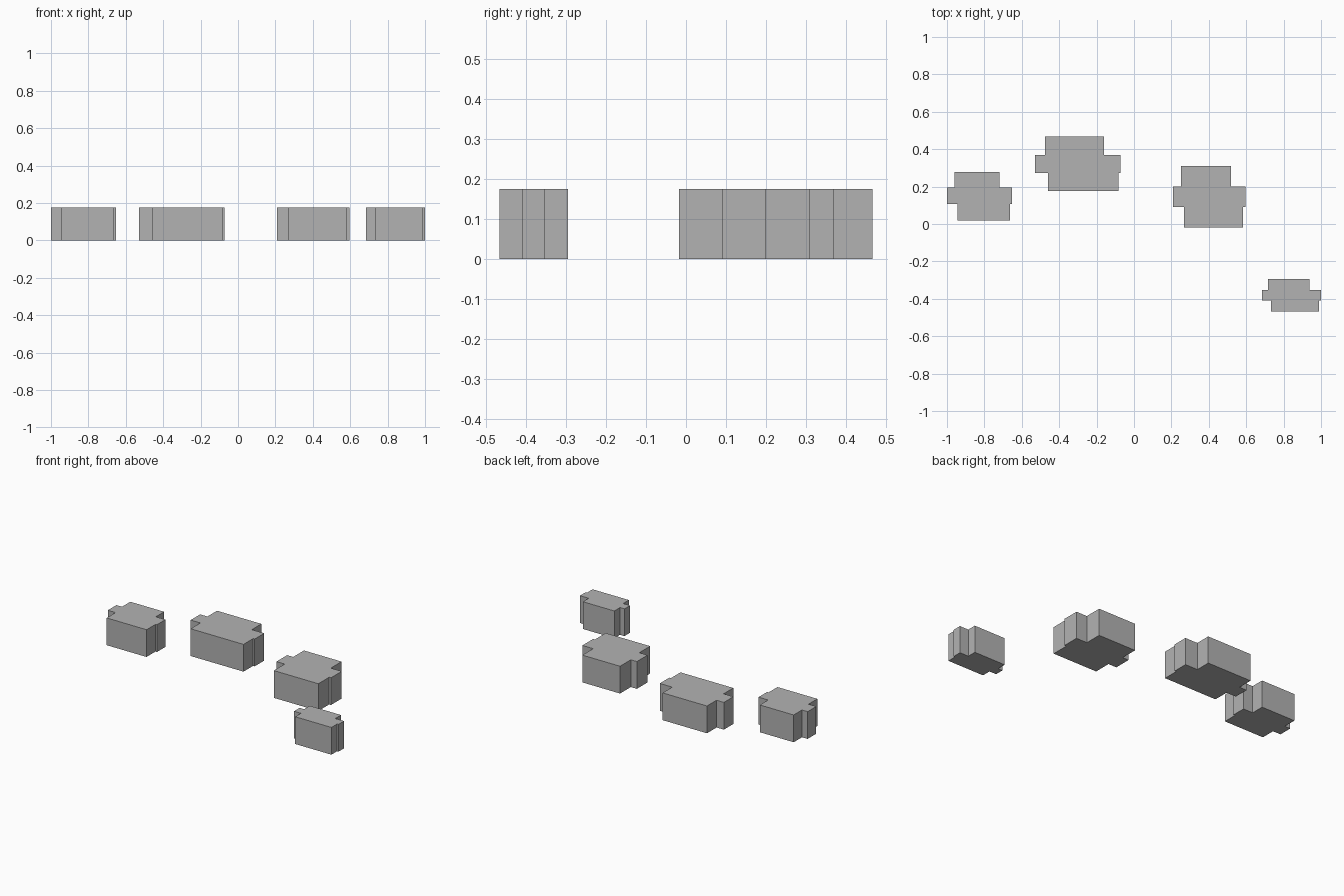
import bpy, bmesh

if "Cube" in bpy.data.objects:
    bpy.data.objects.remove(bpy.data.objects["Cube"])

HEIGHT = 0.175

grey = bpy.data.materials.new("plain grey")
grey.diffuse_color = (0.45, 0.45, 0.45, 1)
grey.use_nodes = True
grey.node_tree.nodes["Principled BSDF"].inputs["Base Color"].default_value = grey.diffuse_color


def block(name, back, middle, front, ys):
    """Extrude a stepped plan: three (left, right) strips split at four y values."""
    y0, y1, y2, y3 = ys  # front to back
    (bl, br), (ml, mr), (fl, fr) = back, middle, front
    plan = [(fl, y0), (fr, y0), (fr, y1), (mr, y1), (mr, y2), (br, y2),
            (br, y3), (bl, y3), (bl, y2), (ml, y2), (ml, y1), (fl, y1)]
    bm = bmesh.new()
    base = bm.faces.new([bm.verts.new((x, y, 0)) for x, y in plan])
    top = bmesh.ops.extrude_face_region(bm, geom=[base], use_keep_orig=True)["geom"]
    bmesh.ops.translate(bm, vec=(0, 0, HEIGHT),
                        verts=[v for v in top if isinstance(v, bmesh.types.BMVert)])
    bmesh.ops.recalc_face_normals(bm, faces=bm.faces)
    mesh = bpy.data.meshes.new(name)
    bm.to_mesh(mesh)
    bm.free()
    mesh.materials.append(grey)
    bpy.context.collection.objects.link(bpy.data.objects.new(name, mesh))


# Four flat-roofed buildings: back, middle and front strips, then y steps
block("west_building", (-0.96, -0.72), (-1.0, -0.652), (-0.945, -0.662),
      (0.018, 0.108, 0.195, 0.279))
block("north_building", (-0.476, -0.161), (-0.528, -0.073), (-0.459, -0.084),
      (0.176, 0.274, 0.37, 0.467))
block("east_building", (0.252, 0.519), (0.209, 0.596), (0.267, 0.583),
      (-0.018, 0.092, 0.2, 0.309))
block("south_east_building", (0.716, 0.938), (0.684, 1.0), (0.733, 0.99),
      (-0.467, -0.409, -0.353, -0.295))
